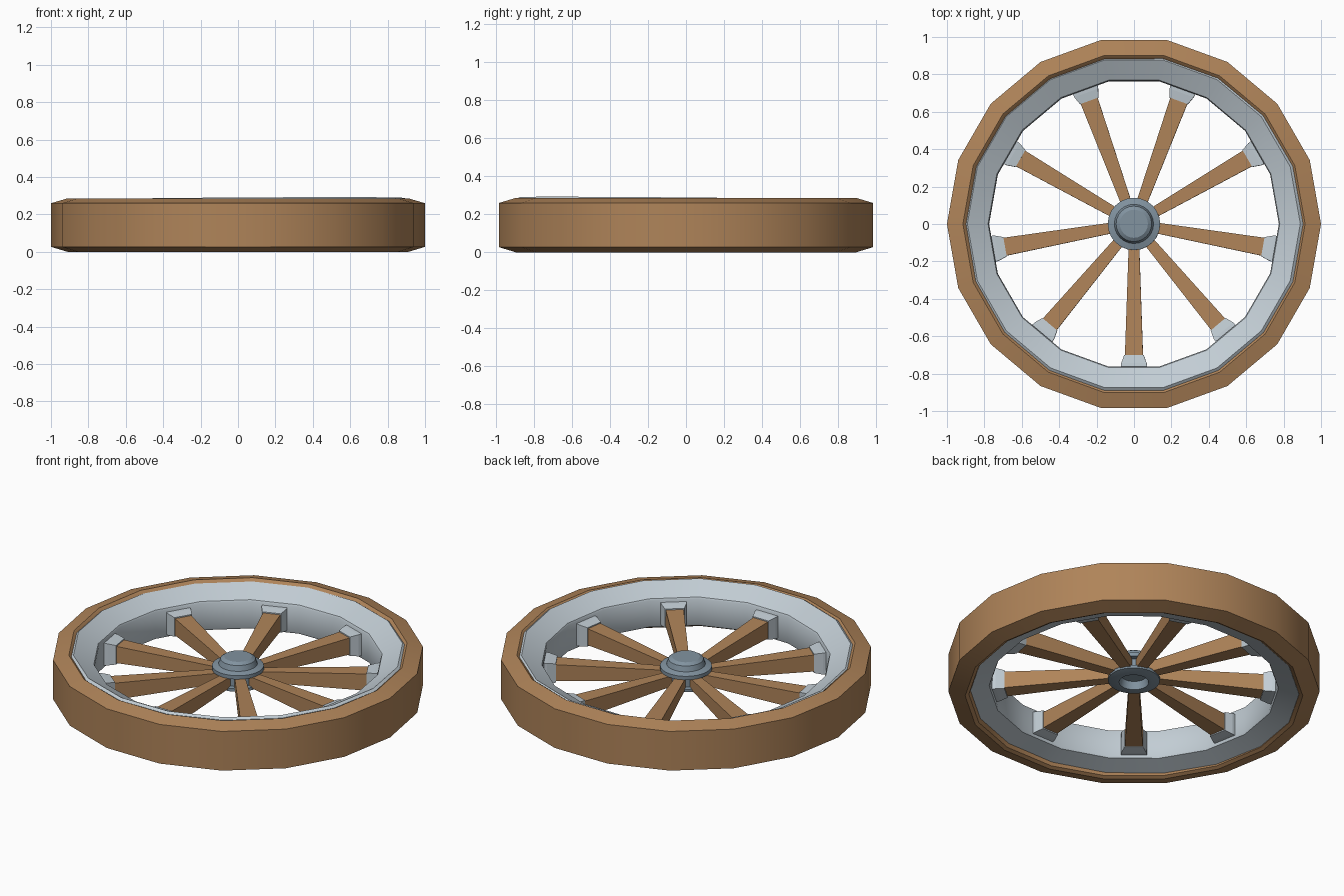
import bpy, bmesh, math
from mathutils import Matrix, Vector

if "Cube" in bpy.data.objects:
    bpy.data.objects.remove(bpy.data.objects["Cube"])

def mat(name, c):
    m = bpy.data.materials.new(name)
    m.diffuse_color = (*c, 1)
    m.use_nodes = True
    m.node_tree.nodes["Principled BSDF"].inputs["Base Color"].default_value = m.diffuse_color
    return m

wood = mat("brown wood", (0.43, 0.23, 0.10))
light_metal = mat("light metal", (0.54, 0.61, 0.66))
hub_metal = mat("grey blue metal", (0.22, 0.29, 0.35))

MID = 0.14
# inner wheel sits very slightly tilted inside the tyre
tilt = (Matrix.Translation((0, 0, MID))
        @ Matrix.Rotation(0.011, 4, Vector((-0.8, -0.6, 0)))
        @ Matrix.Translation((0, 0, -MID)))

def finish(name, bm, m, tilted=True, smooth=True):
    bmesh.ops.recalc_face_normals(bm, faces=bm.faces)
    me = bpy.data.meshes.new(name)
    if tilted:
        bm.transform(tilt)
    bm.to_mesh(me)
    bm.free()
    ob = bpy.data.objects.new(name, me)
    bpy.context.collection.objects.link(ob)
    me.materials.append(m)
    if smooth:
        bpy.ops.object.select_all(action='DESELECT')
        ob.select_set(True)
        bpy.context.view_layer.objects.active = ob
        bpy.ops.object.shade_smooth_by_angle(angle=math.radians(30))
    return ob

def lathe(name, profile, n, m, closed=True, tilted=True):
    """Revolve an (r, z) profile; an open profile gets capped ends."""
    bm = bmesh.new()
    rings = [[bm.verts.new((r * math.cos(2 * math.pi * i / n),
                            r * math.sin(2 * math.pi * i / n), z))
              for i in range(n)] for r, z in profile]
    count = len(rings) if closed else len(rings) - 1
    for k in range(count):
        a, b = rings[k], rings[(k + 1) % len(rings)]
        for i in range(n):
            j = (i + 1) % n
            bm.faces.new((a[i], a[j], b[j], b[i]))
    if not closed:
        bm.faces.new(rings[0])
        bm.faces.new(rings[-1])
    return finish(name, bm, m, tilted)

def taper(name, sections, angle, m):
    """Radial bar through (radius, half width, half height) sections."""
    bm = bmesh.new()
    loops = [[bm.verts.new((r, sy * w, MID - 0.003 + sz * h))
              for sy, sz in ((-1, -1), (1, -1), (1, 1), (-1, 1))]
             for r, w, h in sections]
    for a, b in zip(loops, loops[1:]):
        for i in range(4):
            j = (i + 1) % 4
            bm.faces.new((a[i], a[j], b[j], b[i]))
    bm.faces.new(loops[0])
    bm.faces.new(loops[-1])
    bm.transform(Matrix.Rotation(angle, 4, 'Z'))
    return finish(name, bm, m, smooth=False)

# wooden tyre
lathe("tyre", [(0.91, 0.0), (1.0, 0.027), (1.0, 0.26), (0.915, 0.285),
               (0.895, 0.27), (0.87, 0.22), (0.87, 0.06), (0.89, 0.01)],
      18, wood, tilted=False)

# metal inner rim
lathe("inner_rim", [(0.905, 0.03), (0.89, 0.02), (0.78, 0.055), (0.775, 0.065),
                    (0.775, 0.215), (0.78, 0.225), (0.89, 0.283), (0.905, 0.272)],
      18, light_metal)

# spokes and their rim sockets
for k in range(9):
    a = math.radians(-90 + 40 * k)
    taper("spoke", [(0.08, 0.027, 0.03), (0.72, 0.049, 0.05)], a, wood)
    taper("spoke_socket", [(0.70, 0.052, 0.056), (0.745, 0.068, 0.064),
                           (0.80, 0.074, 0.07)], a, light_metal)

# hub: barrel, two flanges, raised cap above, recess below
lathe("hub", [(0.07, 0.13), (0.08, 0.085), (0.10, 0.085), (0.14, 0.095),
              (0.14, 0.112), (0.115, 0.115), (0.115, 0.165), (0.14, 0.168),
              (0.14, 0.19), (0.105, 0.20), (0.095, 0.23), (0.075, 0.243)],
      24, hub_metal, closed=False)
